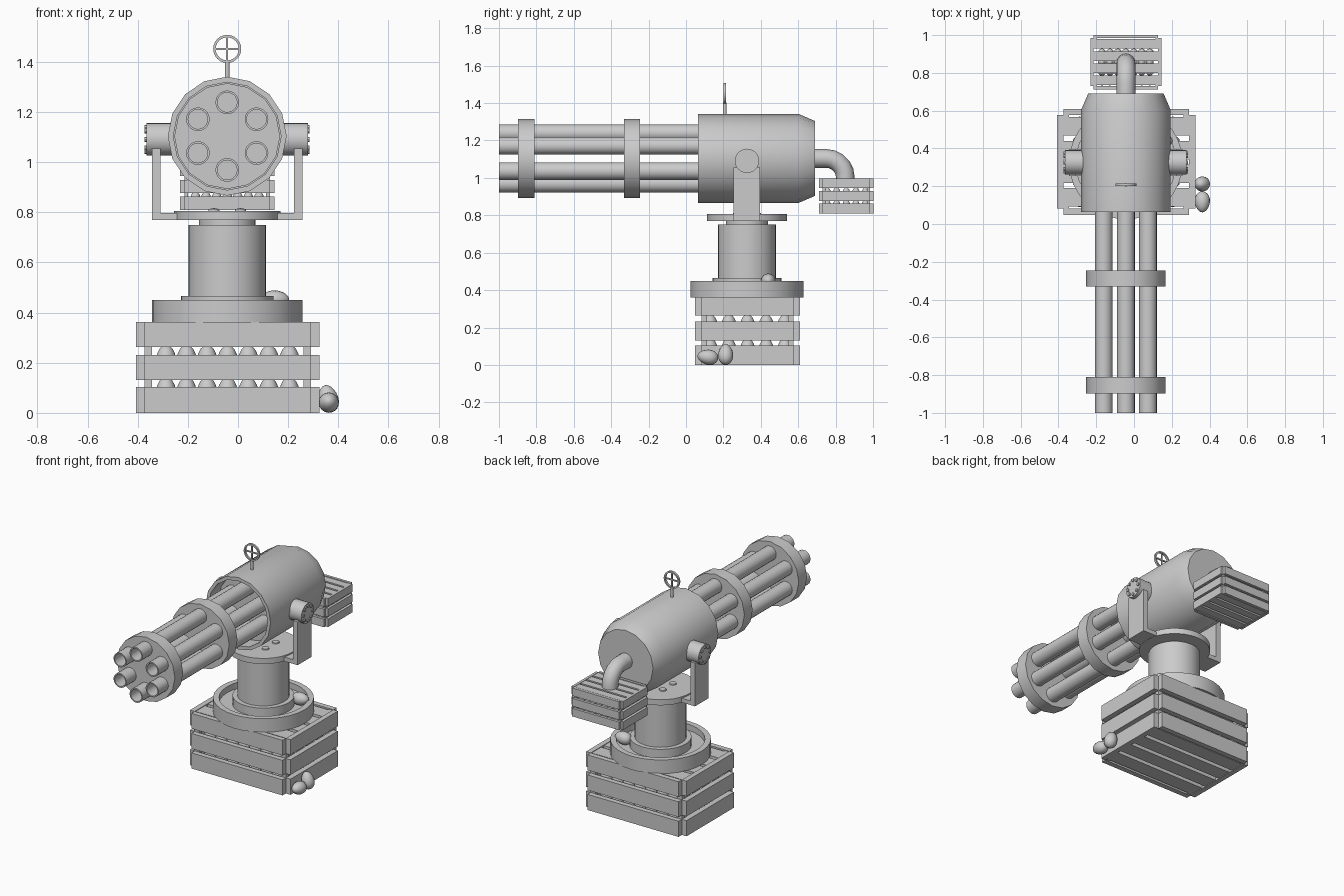
import bpy, bmesh, math
from mathutils import Matrix, Vector

cube = bpy.data.objects.get("Cube")
if cube:
    bpy.data.objects.remove(cube, do_unlink=True)

grey = bpy.data.materials.new("plain grey")
grey.use_nodes = True
grey.diffuse_color = (0.6, 0.6, 0.6, 1)
grey.node_tree.nodes["Principled BSDF"].inputs["Base Color"].default_value = (0.6, 0.6, 0.6, 1)

CX, CY = -0.043, 0.326       # turning axis of the mount
GUN_Z = 1.104                # height of the barrel axis
UP = Matrix.Identity(4)
BACK = Matrix.Rotation(-math.pi / 2, 4, "X")    # turns local z to +y
SIDE = Matrix.Rotation(math.pi / 2, 4, "Y")     # turns local z to +x
parts = []


def finish(name, bm):
    bmesh.ops.recalc_face_normals(bm, faces=bm.faces)
    mesh = bpy.data.meshes.new(name)
    bm.to_mesh(mesh)
    bm.free()
    mesh.materials.append(grey)
    obj = bpy.data.objects.new(name, mesh)
    bpy.context.collection.objects.link(obj)
    parts.append(obj)
    return obj


def add_lathe(bm, profile, at, turn=UP, sides=32):
    """Revolve (radius, height) points around local z."""
    place = Matrix.Translation(at) @ turn
    rings = []
    for r, h in profile:
        count = sides if r > 0 else 1
        rings.append([bm.verts.new(place @ Vector((r * math.cos(i * math.tau / sides),
                      r * math.sin(i * math.tau / sides), h))) for i in range(count)])
    for a, b in zip(rings, rings[1:]):
        for i in range(sides):
            j = (i + 1) % sides
            corners = [a[i % len(a)], a[j % len(a)], b[j % len(b)], b[i % len(b)]]
            bm.faces.new(list(dict.fromkeys(corners)))


def lathe(name, profile, at, turn=UP, sides=32):
    bm = bmesh.new()
    add_lathe(bm, profile, at, turn, sides)
    return finish(name, bm)


def disc(r, low, high):
    return [(0, low), (r, low), (r, high), (0, high)]


def add_box(bm, low, high):
    low, high = Vector(low), Vector(high)
    size = Matrix.Diagonal((*(high - low), 1))
    bmesh.ops.create_cube(bm, size=1, matrix=Matrix.Translation((low + high) / 2) @ size)


def add_egg(bm, at, turn=UP, scale=1.0, sides=16, rows=10):
    profile = []
    for k in range(rows + 1):
        t = math.pi * k / rows
        h = -math.cos(t)
        profile.append((max(0, 0.04 * math.sin(t) * (1 - 0.12 * h)) * scale if 0 < k < rows else 0,
                        0.056 * h * scale))
    add_lathe(bm, profile, at, turn, sides)


def crate(name, at, s):
    """Slatted crate filled with two layers of eggs."""
    X, Y, H, T = 0.366, 0.281, 0.363, 0.034
    bm = bmesh.new()
    for low, high in ((0, 0.103), (0.131, 0.231), (0.263, H)):
        for d in (-1, 1):
            y, x = d * (Y - T / 2), d * (X - T / 2)
            add_box(bm, (-X + T, y - T / 2, low), (X - T, y + T / 2, high))
            add_box(bm, (x - T / 2, -Y + T, low), (x + T / 2, Y - T, high))
    for x in (-X + T + 0.015, X - T - 0.015):
        for y in (-Y + T + 0.015, Y - T - 0.015):
            add_box(bm, (x - 0.015, y - 0.015, 0.005), (x + 0.015, y + 0.015, H - 0.005))
    for i in range(4):
        y = (i - 1.5) * 0.125
        for z in (0.004, H - 0.028):
            add_box(bm, (-X + T, y - 0.049, z), (X - T, y + 0.049, z + 0.024))
    place = Matrix.Translation(at) @ Matrix.Scale(s, 4)
    bmesh.ops.transform(bm, matrix=place, verts=bm.verts)
    finish(name, bm)
    bm = bmesh.new()
    for i in range(7):
        for j in range(5):
            for z in (0.088, 0.216):
                add_egg(bm, place @ Vector(((i - 3) * 0.082, (j - 2) * 0.1, z)), UP, s, 12, 8)
    finish(name + "_eggs", bm)


# Base crate, and the ammunition crate behind the gun
crate("base_crate", (-0.041, 0.329, 0), 1)
crate("ammo_crate", (CX, 0.857, 0.81), 0.515)

# Pedestal: dished flange, column and turning platform
lathe("base_flange", [(0, 0.36), (0.301, 0.36), (0.301, 0.45), (0.265, 0.45),
                      (0.265, 0.41), (0, 0.41)], (CX, CY, 0))
lathe("column", [(0, 0.4), (0.185, 0.4), (0.185, 0.466), (0.155, 0.466), (0.155, 0.75),
                 (0.113, 0.75), (0.113, 0.775), (0, 0.775)], (CX, CY, 0))
lathe("platform", disc(0.213, 0.769, 0.806), (CX, CY, 0))
bm = bmesh.new()
for dx in (-0.053, 0.053):
    for dy in (-0.053, 0.053):
        add_lathe(bm, [(0, 0.8), (0.023, 0.8), (0.021, 0.813), (0, 0.817)],
                  (CX + dx, CY + dy, 0), UP, 12)
finish("platform_bolts", bm)

# Yoke arms with bolted trunnions
for side, d in (("left", 1), ("right", -1)):
    bm = bmesh.new()
    for inner, outer, low, high in ((0.266, 0.3, 0.77, 1.055), (0.17, 0.268, 0.77, 0.798)):
        xs = sorted((CX + d * inner, CX + d * outer))
        add_box(bm, (xs[0], 0.254, low), (xs[1], 0.396, high))
    finish(side + "_yoke_arm", bm)
    turn = SIDE if d > 0 else SIDE @ Matrix.Rotation(math.pi, 4, "X")
    hub = Vector((CX, CY, 1.091))
    lathe(side + "_trunnion", disc(0.065, 0.15, 0.322), hub, turn, 24)
    bm = bmesh.new()
    for i in range(8):
        a = i * math.tau / 8
        spot = hub + Vector((0, 0.048 * math.cos(a), 0.048 * math.sin(a)))
        add_lathe(bm, disc(0.01, 0.315, 0.329), spot, turn, 8)
    finish(side + "_trunnion_bolts", bm)

# Gun housing with an open front
gun = Vector((CX, 0, GUN_Z))
lathe("housing", [(0, 0.17), (0.215, 0.17), (0.215, 0.063), (0.237, 0.063), (0.237, 0.604),
                  (0.2, 0.69), (0, 0.69)], gun, BACK, 16)

# Six hollow barrels held by two discs
bm = bmesh.new()
for i in range(6):
    a = math.radians(90 + 60 * i)
    spot = gun + Vector((0.135 * math.cos(a), 0, 0.135 * math.sin(a)))
    add_lathe(bm, [(0, -0.8), (0.039, -0.8), (0.039, -1), (0.047, -1), (0.047, 0.18), (0, 0.18)],
              spot, BACK, 20)
finish("barrels", bm)
for name, y in (("front_barrel_clamp", -0.897), ("rear_barrel_clamp", -0.331)):
    lathe(name, disc(0.211, y, y + 0.086), gun, BACK, 16)

# Bent feed pipe into the ammunition crate
bm = bmesh.new()
path = [(0.67, 0)] + [(0.75 + 0.102 * math.sin(t * math.pi / 10),
                       0.102 * math.cos(t * math.pi / 10) - 0.102) for t in range(6)] + [(0.852, -0.15)]
rings = []
for k, (y, z) in enumerate(path):
    bend = min(max(k - 1, 0), 5) * math.pi / 10
    out = Vector((0, math.sin(bend), math.cos(bend)))
    rings.append([bm.verts.new(gun + Vector((0, y, z)) + 0.05 * (
        Vector((math.cos(i * math.tau / 16), 0, 0)) + out * math.sin(i * math.tau / 16)))
        for i in range(16)])
for a, b in zip(rings, rings[1:]):
    for i in range(16):
        bm.faces.new((a[i], a[i - 1], b[i - 1], b[i]))
bm.faces.new(rings[0])
bm.faces.new(rings[-1])
finish("feed_pipe", bm)

# Ring sight with cross hairs on a post
sight = Vector((CX, 0.207, 1.452))
lathe("sight_ring", [(0.046, -0.007), (0.056, -0.007), (0.056, 0.007), (0.046, 0.007),
                     (0.046, -0.007)], sight, BACK, 24)
lathe("sight_post", disc(0.009, 1.32, 1.402), (CX, 0.207, 0), UP, 12)
bm = bmesh.new()
for half in (Vector((0.048, 0.004, 0.004)), Vector((0.004, 0.004, 0.048))):
    add_box(bm, sight - half, sight + half)
finish("sight_cross", bm)

# Loose eggs
for name, at, axis, degrees in (("leaning_egg", (0.36, 0.212, 0.056), "Y", -14),
                                ("lying_egg", (0.362, 0.117, 0.042), "X", 82),
                                ("flange_egg", (0.148, 0.44, 0.449), "Y", 85)):
    bm = bmesh.new()
    add_egg(bm, at, Matrix.Rotation(math.radians(degrees), 4, axis))
    finish(name, bm)

# Smooth shading with sharp edges kept
bpy.ops.object.select_all(action="DESELECT")
for obj in parts:
    obj.select_set(True)
bpy.context.view_layer.objects.active = parts[0]
bpy.ops.object.shade_smooth_by_angle(angle=math.radians(35))
